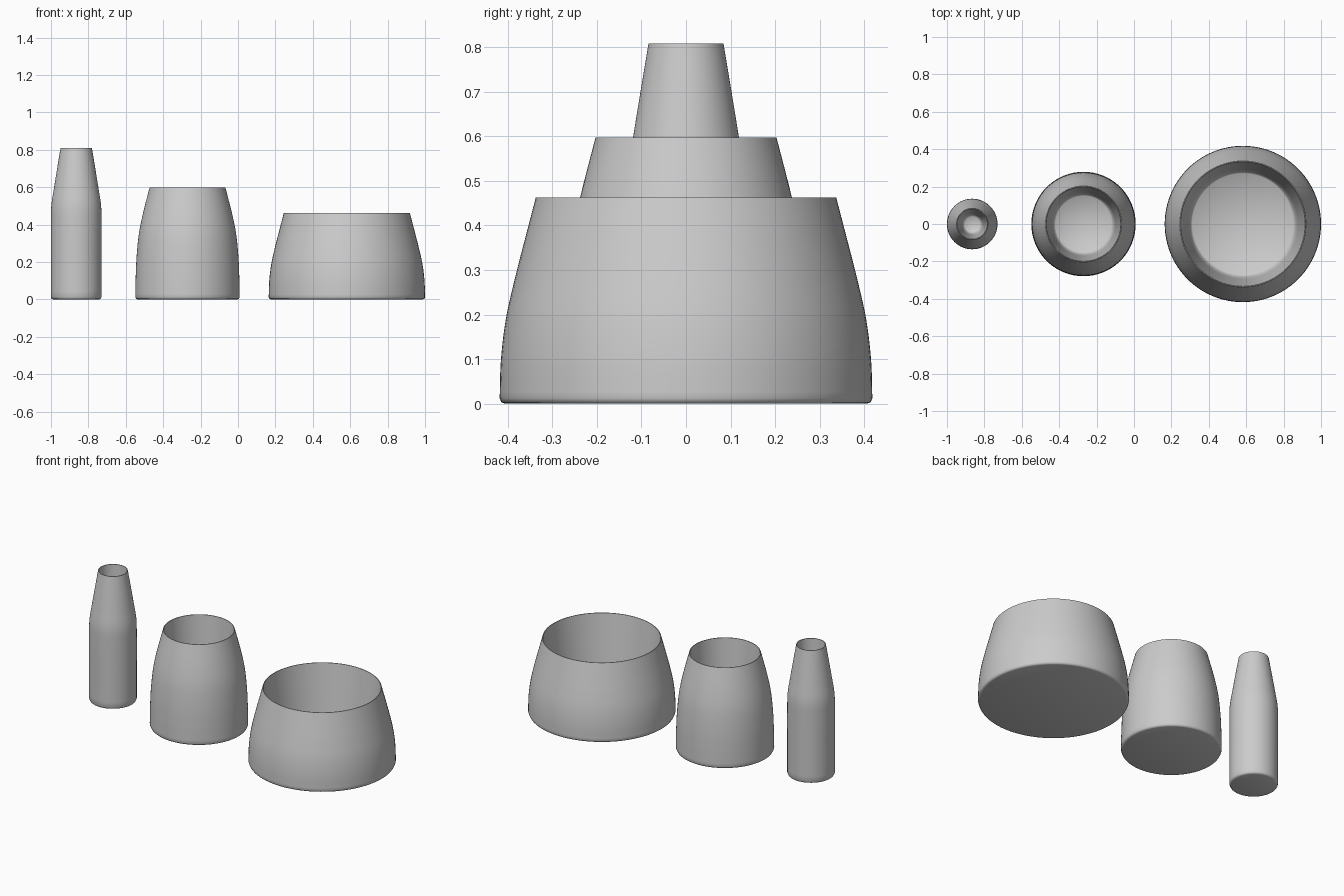
import bpy, bmesh, math
from mathutils import Vector

if "Cube" in bpy.data.objects:
    bpy.data.objects.remove(bpy.data.objects["Cube"])

SEGMENTS = 96


def smooth_curve(pts, steps=6):
    """Catmull-Rom curve through the (radius, height) points."""
    p = [Vector(q) for q in pts]
    p = [2 * p[0] - p[1]] + p + [2 * p[-1] - p[-2]]
    out = []
    for i in range(1, len(p) - 2):
        a, b, c, d = p[i - 1:i + 3]
        for s in range(steps):
            t = s / steps
            out.append(0.5 * (2 * b + (c - a) * t + (2 * a - 5 * b + 4 * c - d) * t * t
                              + (3 * b - a - 3 * c + d) * t ** 3))
    return out + [p[-2]]


def vessel(name, x, outer, inner_radius, floor_z):
    """Lathe an open vessel: base, outer wall, thin rim, tapering inside, floor."""
    foot_r, foot_z = outer[0]
    rim_r, rim_z = outer[-1]
    profile = [Vector((0, 0)), Vector((foot_r - 0.012, 0)), Vector((foot_r - 0.004, 0.003))]
    profile += smooth_curve(outer)
    profile += [Vector((rim_r - 0.004, rim_z))]
    for t in (0.25, 0.5, 0.75):
        profile.append(Vector((rim_r - 0.004, rim_z)).lerp(Vector((inner_radius, floor_z + 0.01)), t))
    profile += [Vector((inner_radius, floor_z + 0.01)),
                Vector((inner_radius - 0.01, floor_z)), Vector((0, floor_z))]

    bm = bmesh.new()
    verts = [bm.verts.new((r, 0, z)) for r, z in profile]
    edges = [bm.edges.new(pair) for pair in zip(verts, verts[1:])]
    bmesh.ops.spin(bm, geom=verts + edges, cent=(0, 0, 0), axis=(0, 0, 1),
                   angle=2 * math.pi, steps=SEGMENTS)
    bmesh.ops.remove_doubles(bm, verts=bm.verts, dist=1e-5)
    bmesh.ops.recalc_face_normals(bm, faces=bm.faces)
    mesh = bpy.data.meshes.new(name)
    bm.to_mesh(mesh)
    bm.free()
    obj = bpy.data.objects.new(name, mesh)
    bpy.context.collection.objects.link(obj)
    obj.location.x = x
    bpy.ops.object.select_all(action='DESELECT')
    obj.select_set(True)
    bpy.context.view_layer.objects.active = obj
    bpy.ops.object.shade_smooth_by_angle(angle=math.radians(50))


# Tall slim bottle vase
vessel("tall_vase", -0.865,
       [(0.135, 0.012), (0.135, 0.2), (0.135, 0.4), (0.133, 0.5), (0.119, 0.595),
        (0.102, 0.7), (0.084, 0.808)], 0.05, 0.03)

# Medium vase
vessel("medium_vase", -0.27,
       [(0.279, 0.012), (0.277, 0.12), (0.272, 0.23), (0.26, 0.35), (0.238, 0.46),
        (0.203, 0.597)], 0.16, 0.03)

# Wide bowl
vessel("wide_bowl", 0.582,
       [(0.418, 0.012), (0.415, 0.1), (0.404, 0.19), (0.384, 0.28), (0.361, 0.37),
        (0.337, 0.462)], 0.28, 0.03)
